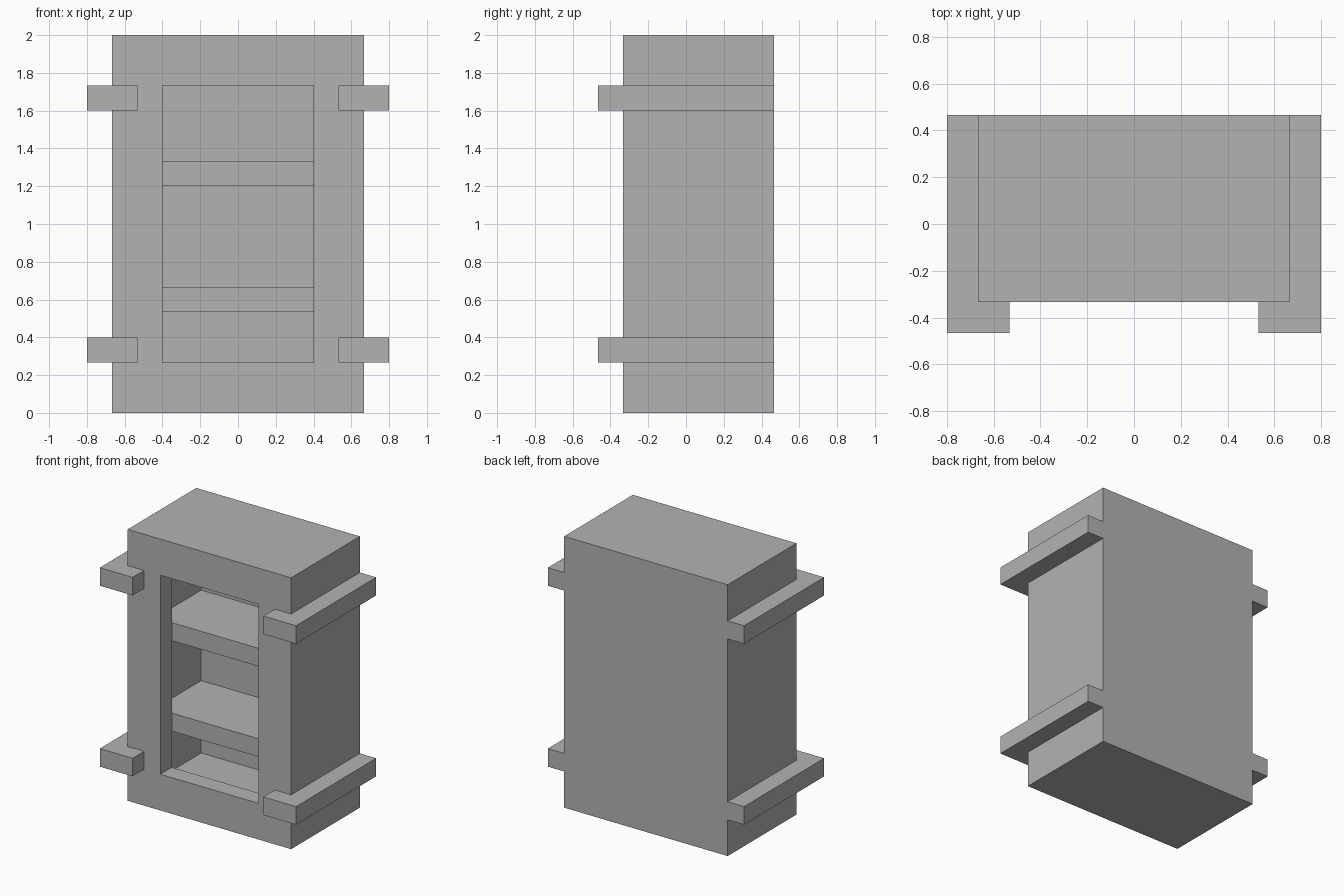
import bpy
import bmesh

U = 2 / 15  # board thickness used throughout

if "Cube" in bpy.data.objects:
    bpy.data.objects.remove(bpy.data.objects["Cube"])

grey = bpy.data.materials.new("plain_grey")
grey.use_nodes = True
colour = (0.45, 0.45, 0.45, 1)
grey.diffuse_color = colour
grey.node_tree.nodes["Principled BSDF"].inputs["Base Color"].default_value = colour


def prism(name, outline, z0, z1):
    """Extrude a flat outline (in board units) from z0 to z1."""
    bm = bmesh.new()
    base = bm.faces.new([bm.verts.new((x * U, y * U, z0 * U)) for x, y in outline])
    top = bmesh.ops.extrude_face_region(bm, geom=[base])["geom"]
    moved = [v for v in top if isinstance(v, bmesh.types.BMVert)]
    bmesh.ops.translate(bm, verts=moved, vec=(0, 0, (z1 - z0) * U))
    bmesh.ops.recalc_face_normals(bm, faces=bm.faces)
    mesh = bpy.data.meshes.new(name)
    bm.to_mesh(mesh)
    bm.free()
    mesh.materials.append(grey)
    obj = bpy.data.objects.new(name, mesh)
    bpy.context.collection.objects.link(obj)
    return obj


def box(name, half_width, y0, y1, z0, z1):
    w = half_width
    return prism(name, [(-w, y0), (w, y0), (w, y1), (-w, y1)], z0, z1)


def cut(target, cutter):
    """Carve the cutter out of the target, then discard it."""
    cutter.hide_render = True
    mod = target.modifiers.new("cut", "BOOLEAN")
    mod.operation = "DIFFERENCE"
    mod.solver = "EXACT"
    mod.object = cutter
    bpy.context.view_layer.objects.active = target
    bpy.ops.object.modifier_apply(modifier=mod.name)
    bpy.data.objects.remove(cutter)


# Cabinet shell: hollow inside, with a smaller doorway in the front frame
cabinet = box("cabinet_body", 5, -2.5, 3.5, 0, 15)
cut(cabinet, box("cavity_cutter", 4, -1.5, 2.5, 1, 14))
cut(cabinet, box("opening_cutter", 3, -3, -1, 2, 13))

# Shelves spanning the hollow
for name, z in (("lower_shelf", 4), ("upper_shelf", 9)):
    box(name, 4, -1.5, 2.5, z, z + 1)

# Side rails hooking round the front corners
for level, z in (("lower", 2), ("upper", 12)):
    for side, s in (("left", 1), ("right", -1)):
        hook = [(5, 3.5), (6, 3.5), (6, -3.5), (4, -3.5), (4, -2.5), (5, -2.5)]
        prism(f"{level}_{side}_rail", [(s * x, y) for x, y in hook], z, z + 1)
